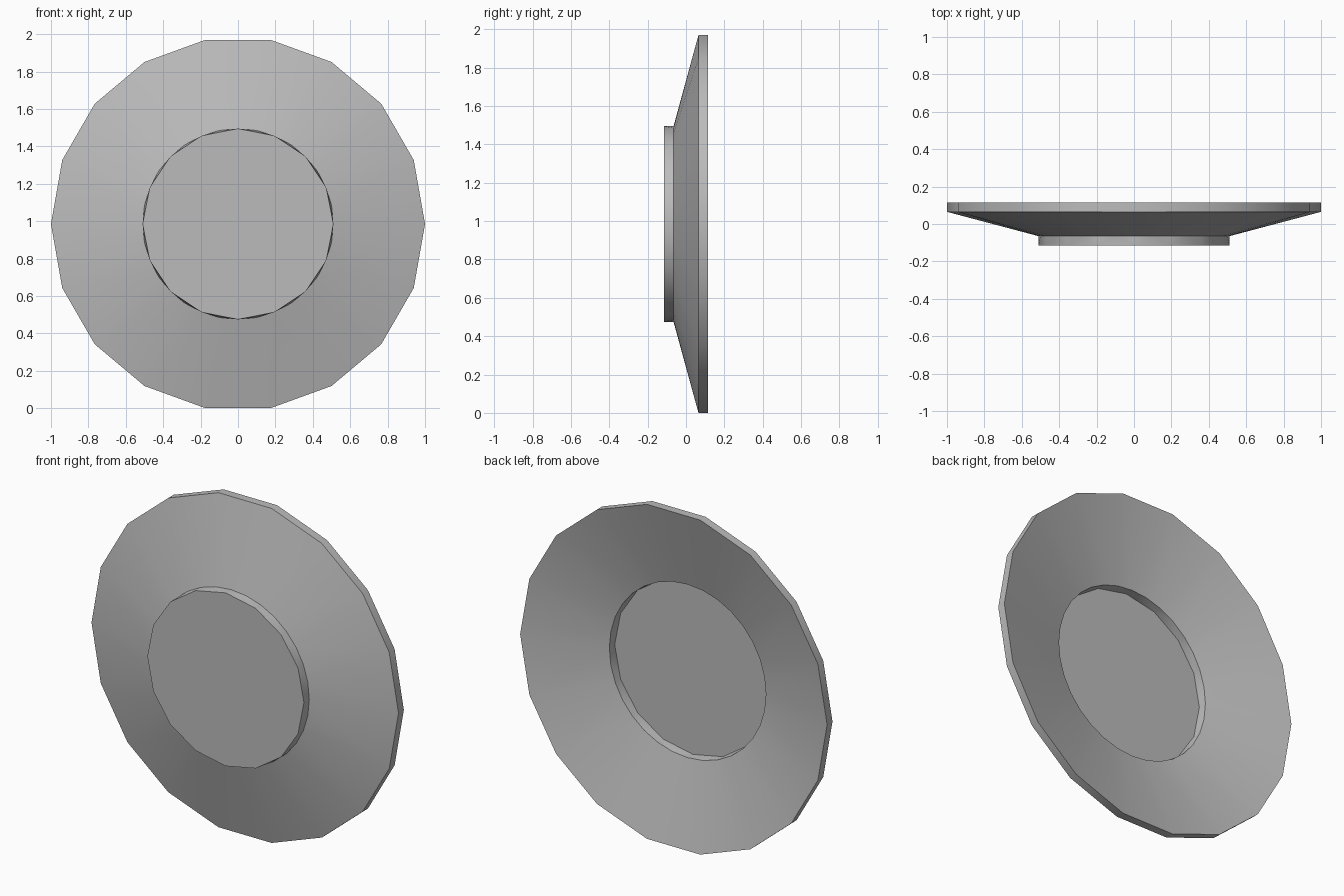
import bpy
import bmesh
from math import cos, sin, tau, radians

if "Cube" in bpy.data.objects:
    bpy.data.objects.remove(bpy.data.objects["Cube"], do_unlink=True)

CENTRE_Z = 0.985
THICKNESS = 0.05

grey = bpy.data.materials.new("plain grey")
grey.use_nodes = True
colour = (0.5, 0.5, 0.5, 1)
grey.diffuse_color = colour
grey.node_tree.nodes["Principled BSDF"].inputs["Base Color"].default_value = colour


def ring(bm, sides, radius, y):
    """Polygon facing the front, with its first corner on +x."""
    return [bm.verts.new((radius * cos(tau * i / sides), y,
                          CENTRE_Z + radius * sin(tau * i / sides)))
            for i in range(sides)]


def loft(bm, a, b):
    """Join two rings, using triangles where the side counts differ."""
    na, nb = len(a), len(b)
    i = j = 0
    while i < na or j < nb:
        next_a, next_b = (i + 1) * nb, (j + 1) * na
        here = [a[i % na], b[j % nb]]
        if next_a == next_b and na == nb:
            bm.faces.new([here[0], a[(i + 1) % na], b[(j + 1) % nb], here[1]])
            i, j = i + 1, j + 1
        elif j >= nb or (i < na and next_a <= next_b):
            bm.faces.new([here[0], a[(i + 1) % na], here[1]])
            i += 1
        else:
            bm.faces.new([here[0], b[(j + 1) % nb], here[1]])
            j += 1


bm = bmesh.new()
# Front skin: base, neck and rim; the back skin repeats it one thickness behind
skins = []
for offset in (0, THICKNESS):
    base = ring(bm, 16, 0.51, -0.115 + offset)
    neck = ring(bm, 32, 0.51, -0.065 + offset)
    rim = ring(bm, 18, 1.0, 0.065 + offset)
    bm.faces.new(base)
    loft(bm, base, neck)
    loft(bm, neck, rim)
    skins.append(rim)
# Outer edge joining the two skins
loft(bm, skins[0], skins[1])
bmesh.ops.recalc_face_normals(bm, faces=bm.faces[:])

mesh = bpy.data.meshes.new("dish")
bm.to_mesh(mesh)
bm.free()
mesh.materials.append(grey)
dish = bpy.data.objects.new("dish", mesh)
bpy.context.collection.objects.link(dish)

bpy.ops.object.select_all(action="DESELECT")
dish.select_set(True)
bpy.context.view_layer.objects.active = dish
bpy.ops.object.shade_smooth_by_angle(angle=radians(30))
